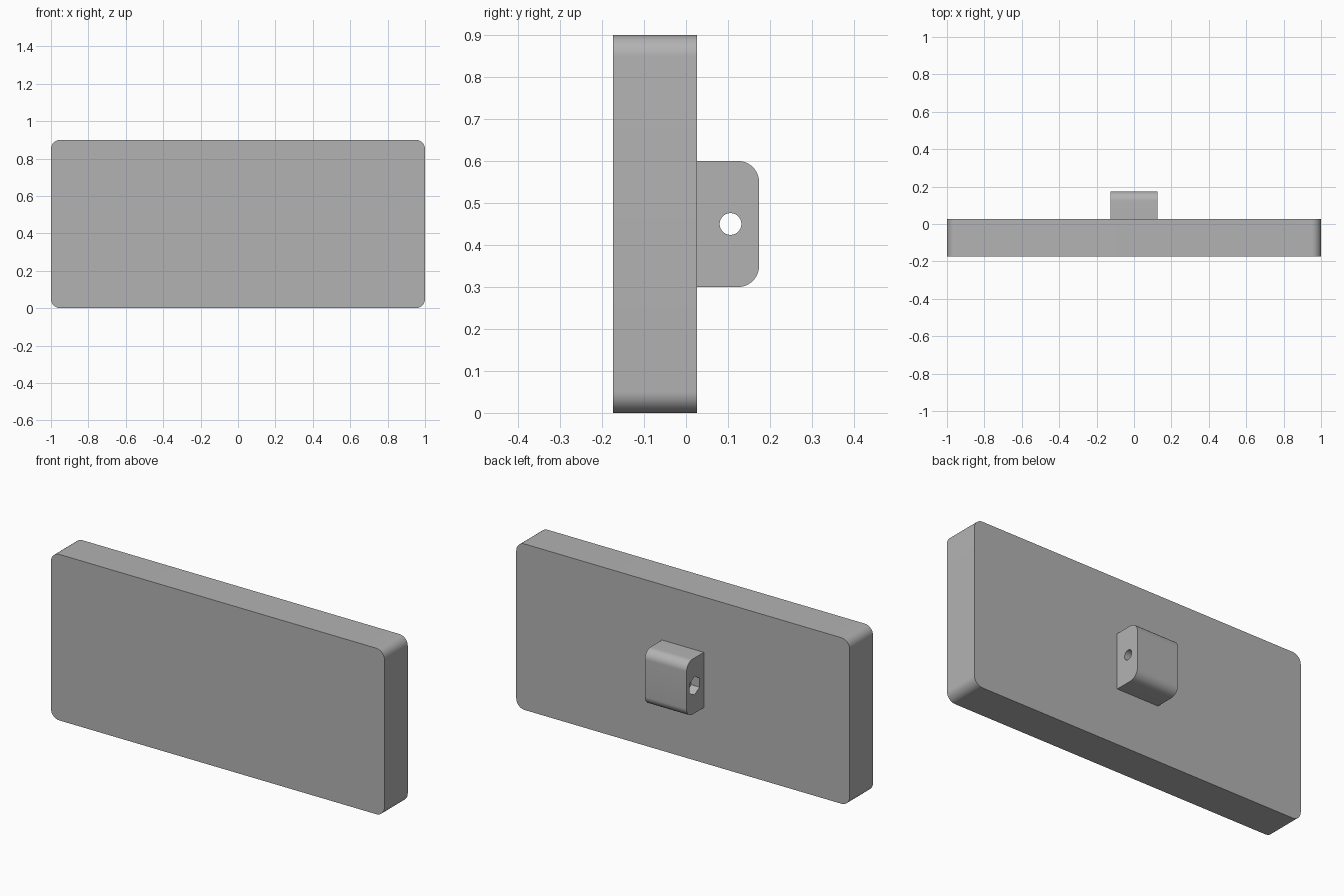
import bpy, bmesh
from math import pi, sin, cos, radians

cube = bpy.data.objects.get("Cube")
if cube:
    bpy.data.objects.remove(cube, do_unlink=True)

FRONT, BACK, LUG_BACK = -0.174, 0.026, 0.174
HOLE_Y, MID_Z = 0.106, 0.45

grey = bpy.data.materials.new("plain grey")
grey.use_nodes = True
color = (0.45, 0.45, 0.45, 1)
grey.diffuse_color = color
grey.node_tree.nodes["Principled BSDF"].inputs["Base Color"].default_value = color


def arc(cx, cy, r, start, end, n):
    """Points along an arc, angles in degrees."""
    steps = [radians(start + (end - start) * i / n) for i in range(n + 1)]
    return [(cx + r * cos(a), cy + r * sin(a)) for a in steps]


def prism(name, points, vector):
    """Extrude a closed loop of 3D points along a vector."""
    bm = bmesh.new()
    face = bm.faces.new([bm.verts.new(p) for p in points])
    out = bmesh.ops.extrude_face_region(bm, geom=[face])
    moved = [v for v in out["geom"] if isinstance(v, bmesh.types.BMVert)]
    bmesh.ops.translate(bm, verts=moved, vec=vector)
    bmesh.ops.recalc_face_normals(bm, faces=bm.faces)
    mesh = bpy.data.meshes.new(name)
    bm.to_mesh(mesh)
    bm.free()
    mesh.materials.append(grey)
    obj = bpy.data.objects.new(name, mesh)
    bpy.context.collection.objects.link(obj)
    return obj


def smooth(obj):
    bpy.ops.object.select_all(action="DESELECT")
    obj.select_set(True)
    bpy.context.view_layer.objects.active = obj
    bpy.ops.object.shade_smooth_by_angle(angle=radians(30))


def cut(obj, cutter):
    """Subtract a prism from the part, then drop the prism."""
    mod = obj.modifiers.new("cut", "BOOLEAN")
    mod.operation, mod.solver, mod.object = "DIFFERENCE", "EXACT", cutter
    bpy.context.view_layer.objects.active = obj
    bpy.ops.object.modifier_apply(modifier=mod.name)
    bpy.data.objects.remove(cutter, do_unlink=True)


# Front plate with four rounded corners
R = 0.05
outline = (arc(1 - R, 0.9 - R, R, 0, 90, 12) + arc(R - 1, 0.9 - R, R, 90, 180, 12)
           + arc(R - 1, R, R, 180, 270, 12) + arc(1 - R, R, R, 270, 360, 12))
plate = prism("plate", [(x, FRONT, z) for x, z in outline], (0, BACK - FRONT, 0))
smooth(plate)

# Mounting lug with rounded rear edges
side = ([(BACK, 0.3)] + arc(LUG_BACK - R, 0.3 + R, R, -90, 0, 12)
        + arc(LUG_BACK - R, 0.6 - R, R, 0, 90, 12) + [(BACK, 0.6)])
lug = prism("mounting_lug", [(-0.125, y, z) for y, z in side], (0.25, 0, 0))

# Bolt hole through the lug, and a hexagonal nut pocket on one side
bolt = arc(HOLE_Y, MID_Z, 0.026, 0, 360, 32)[:-1]
cut(lug, prism("bolt_cutter", [(-0.2, y, z) for y, z in bolt], (0.4, 0, 0)))
nut = arc(HOLE_Y, MID_Z, 0.05, 30, 390, 6)[:-1]
cut(lug, prism("nut_cutter", [(-0.2, y, z) for y, z in nut], (0.125, 0, 0)))
smooth(lug)
